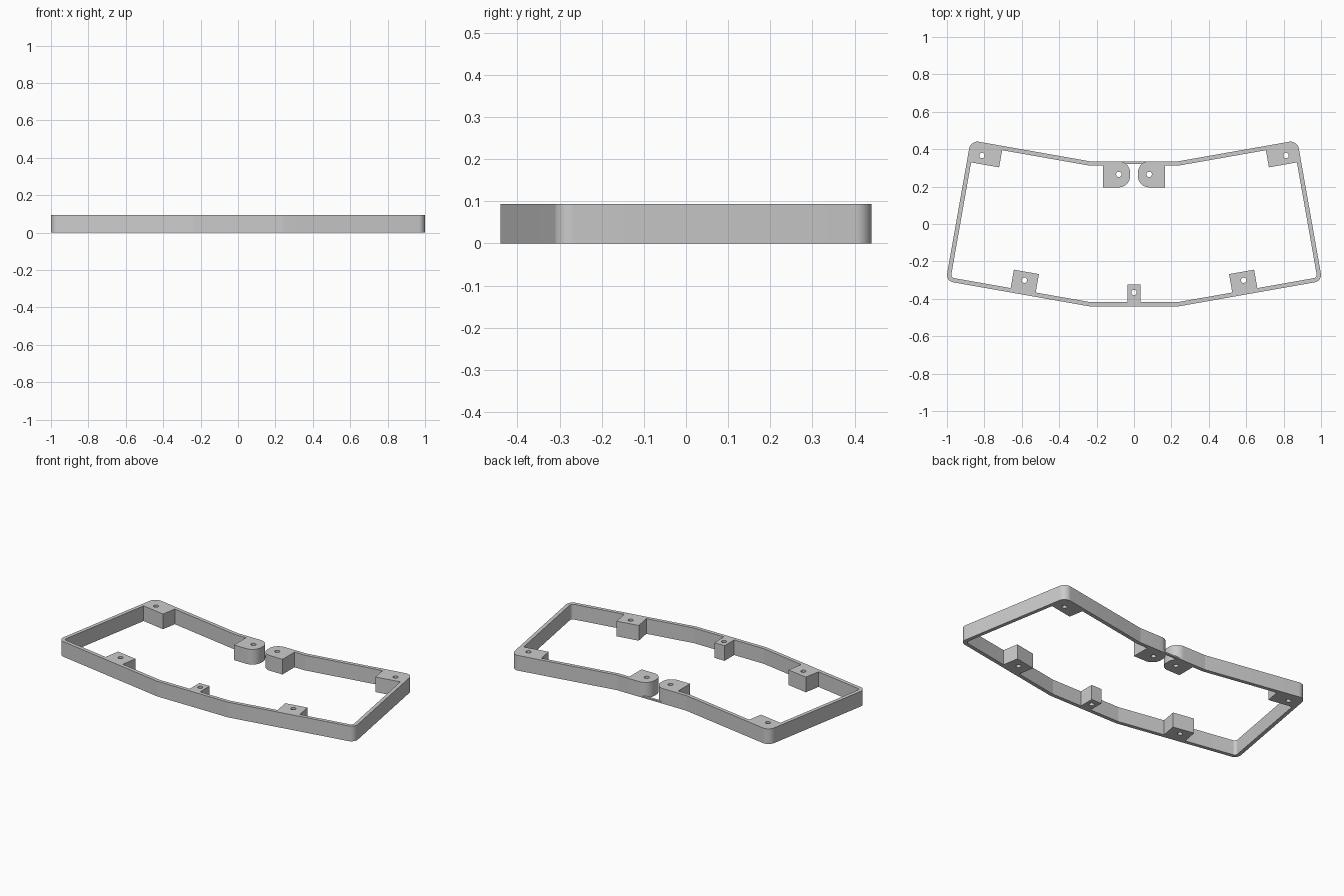
import bpy, bmesh
from math import sin, cos, tan, radians, pi
from mathutils import Vector

cube = bpy.data.objects.get("Cube")
if cube:
    bpy.data.objects.remove(cube, do_unlink=True)

HEIGHT, WALL = 0.093, 0.023
TILT = radians(10)                 # slant of each wing
LENGTH, DEPTH = 0.778, 0.764       # wing size along and across the slant
FRONT_Y, BACK_Y, BEND = -0.44, 0.335, 0.24
GAP, BOSS_X, BOSS_Y, ROUND = 0.021, 0.165, 0.196, 0.06

grey = bpy.data.materials.new("plain_grey")
grey.use_nodes = True
grey.diffuse_color = (0.6, 0.6, 0.6, 1)
grey.node_tree.nodes["Principled BSDF"].inputs["Base Color"].default_value = grey.diffuse_color


def wing(along, across, radius=0):
    """Corner given in the slanted frame of the right-hand wing."""
    return (BEND + along * cos(TILT) - across * sin(TILT),
            FRONT_Y + along * sin(TILT) + across * cos(TILT), radius)


def mirror(corners):
    return [(-x, y, r) for x, y, r in corners]


def rounded(corners, steps=12):
    """Turn (x, y, radius) corners into a closed outline with arcs."""
    out = []
    for i, (x, y, r) in enumerate(corners):
        p = Vector((x, y))
        if not r:
            out.append(p)
            continue
        a = (Vector(corners[i - 1][:2]) - p).normalized()
        b = (Vector(corners[(i + 1) % len(corners)][:2]) - p).normalized()
        half = a.angle(b) / 2
        centre = p + (a + b).normalized() * r / sin(half)
        start = (p + a * r / tan(half) - centre).normalized()
        end = (p + b * r / tan(half) - centre).normalized()
        sweep = pi - 2 * half
        for k in range(steps + 1):
            t = k / steps
            spoke = (start * sin((1 - t) * sweep) + end * sin(t * sweep)) / sin(sweep)
            out.append(centre + spoke * r)
    return out


def circle(x, y, r=0.0145, n=40):
    return [Vector((x + r * cos(2 * pi * k / n), y + r * sin(2 * pi * k / n))) for k in range(n)]


def extrude_outlines(name, outlines, height):
    """Filled flat profile, with holes, raised from the ground."""
    curve = bpy.data.curves.new(name + "_profile", "CURVE")
    curve.dimensions = "2D"
    curve.fill_mode = "BOTH"
    curve.extrude = height / 2
    for pts in outlines:
        spline = curve.splines.new("POLY")
        spline.points.add(len(pts) - 1)
        for sp, p in zip(spline.points, pts):
            sp.co = (p.x, p.y, 0, 1)
        spline.use_cyclic_u = True
    temp = bpy.data.objects.new(name + "_temp", curve)
    bpy.context.collection.objects.link(temp)
    mesh = bpy.data.meshes.new_from_object(temp)
    bpy.data.objects.remove(temp, do_unlink=True)
    bpy.data.curves.remove(curve)
    bm = bmesh.new()
    bm.from_mesh(mesh)
    bmesh.ops.remove_doubles(bm, verts=bm.verts, dist=1e-5)
    bmesh.ops.translate(bm, verts=bm.verts, vec=(0, 0, height / 2))
    bmesh.ops.recalc_face_normals(bm, faces=bm.faces)
    bm.to_mesh(mesh)
    bm.free()
    mesh.materials.clear()
    mesh.materials.append(grey)
    obj = bpy.data.objects.new(name, mesh)
    bpy.context.collection.objects.link(obj)
    bpy.ops.object.select_all(action="DESELECT")
    obj.select_set(True)
    bpy.context.view_layer.objects.active = obj
    bpy.ops.object.shade_smooth_by_angle(angle=radians(9.5))


shift = WALL * tan(TILT / 2)
# outer wall of the right half, from the back gap round to the front
outer = [(GAP, BACK_Y, ROUND), (BEND - 0.005, BACK_Y, 0),
         wing(LENGTH, DEPTH, 0.045), wing(LENGTH, 0, 0.04), (BEND, FRONT_Y, 0)]
# inner wall of the right half, stepping round each screw boss
inner = [(GAP, BOSS_Y, ROUND), (BOSS_X, BOSS_Y, 0), (BOSS_X, BACK_Y - WALL, 0),
         (BEND - 0.005 + shift, BACK_Y - WALL, 0),
         # back corner boss
         wing(LENGTH - 0.175, DEPTH - WALL), wing(LENGTH - 0.175, DEPTH - 0.116),
         wing(LENGTH - WALL, DEPTH - 0.116),
         # front corner
         wing(LENGTH - WALL, WALL, 0.018),
         # front boss
         wing(0.43, WALL), wing(0.43, 0.123), wing(0.294, 0.123), wing(0.294, WALL),
         (BEND - shift, FRONT_Y + WALL, 0),
         # centre boss
         (0.035, FRONT_Y + WALL, 0), (0.035, -0.324, 0)]
outline = outer + mirror(outer[::-1]) + mirror(inner) + inner[::-1]

# screw holes
holes = [(0.081, 0.265, 0), wing(LENGTH - 0.074, DEPTH - 0.069), wing(0.365, 0.077)]
holes += mirror(holes) + [(0, -0.367, 0)]

extrude_outlines("frame", [rounded(outline)] + [circle(x, y) for x, y, _ in holes], HEIGHT)

# thin strip bridging the back gap at the bottom
bridge = [(-0.085, 0.32, 0), (0.085, 0.32, 0), (0.085, BACK_Y, 0), (-0.085, BACK_Y, 0)]
extrude_outlines("bridge_strip", [rounded(bridge)], 0.009)
